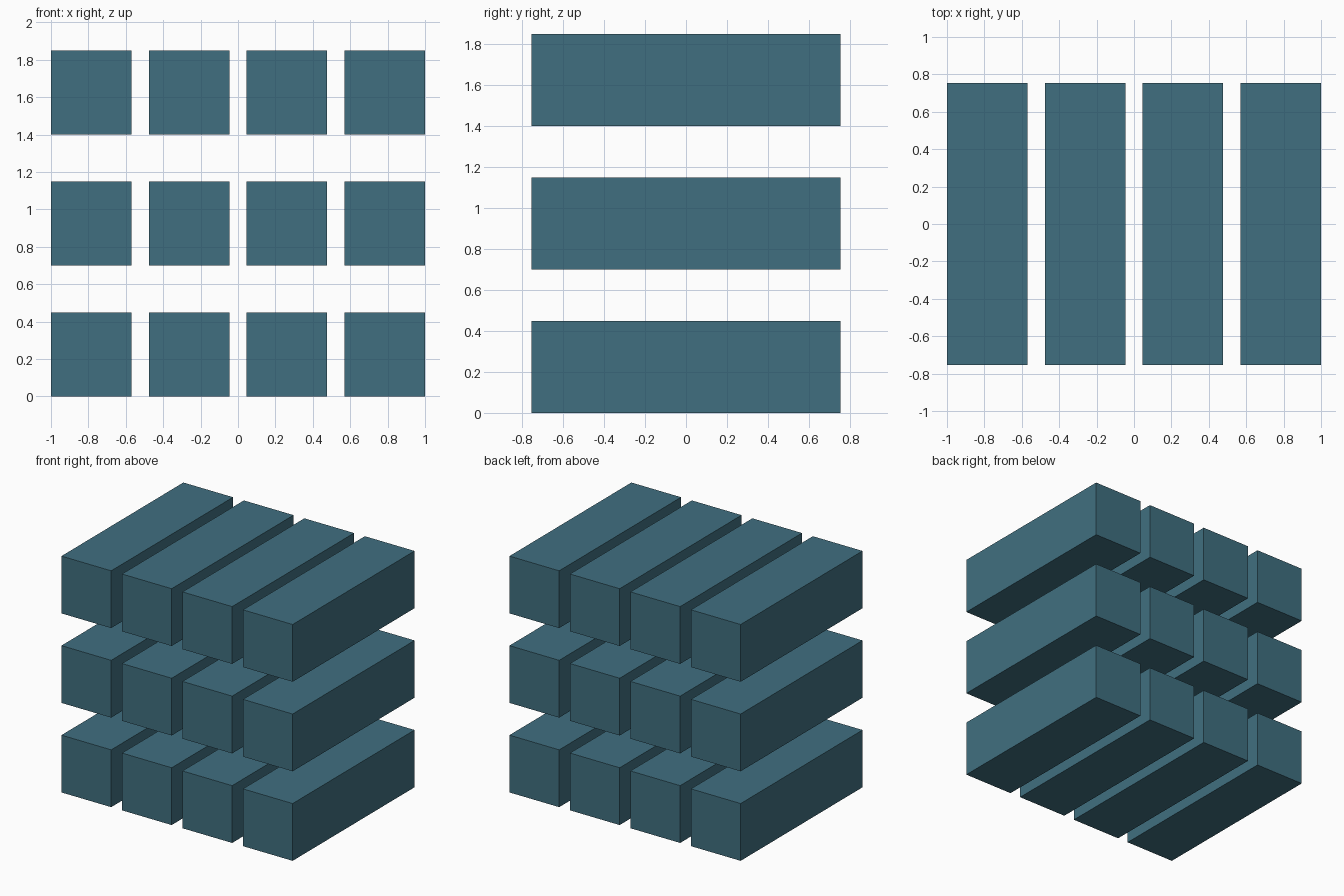
import bpy

if "Cube" in bpy.data.objects:
    bpy.data.objects.remove(bpy.data.objects["Cube"])

# Stack of bars: 3 layers of 4 separate beams running front to back
WIDTH, LENGTH, HEIGHT = 0.43, 1.506, 0.448
COLUMNS, LAYERS = 4, 3
PITCH_X = (2.0 - WIDTH) / (COLUMNS - 1)
PITCH_Z = 0.70

# Blue-grey finish
finish = bpy.data.materials.new("blue_grey")
finish.diffuse_color = (0.051, 0.159, 0.216, 1.0)
finish.use_nodes = True
finish.node_tree.nodes["Principled BSDF"].inputs["Base Color"].default_value = finish.diffuse_color


def add_beam(name, x, z_bottom):
    bpy.ops.mesh.primitive_cube_add(size=1, location=(x, 0, z_bottom + HEIGHT / 2))
    beam = bpy.context.object
    beam.name = name
    beam.scale = (WIDTH, LENGTH, HEIGHT)
    bpy.ops.object.transform_apply(location=False, rotation=False, scale=True)
    beam.data.materials.append(finish)


# Beams
for layer in range(LAYERS):
    for column in range(COLUMNS):
        x = (column - (COLUMNS - 1) / 2) * PITCH_X
        add_beam(f"beam_layer{layer + 1}_column{column + 1}", x, layer * PITCH_Z)
